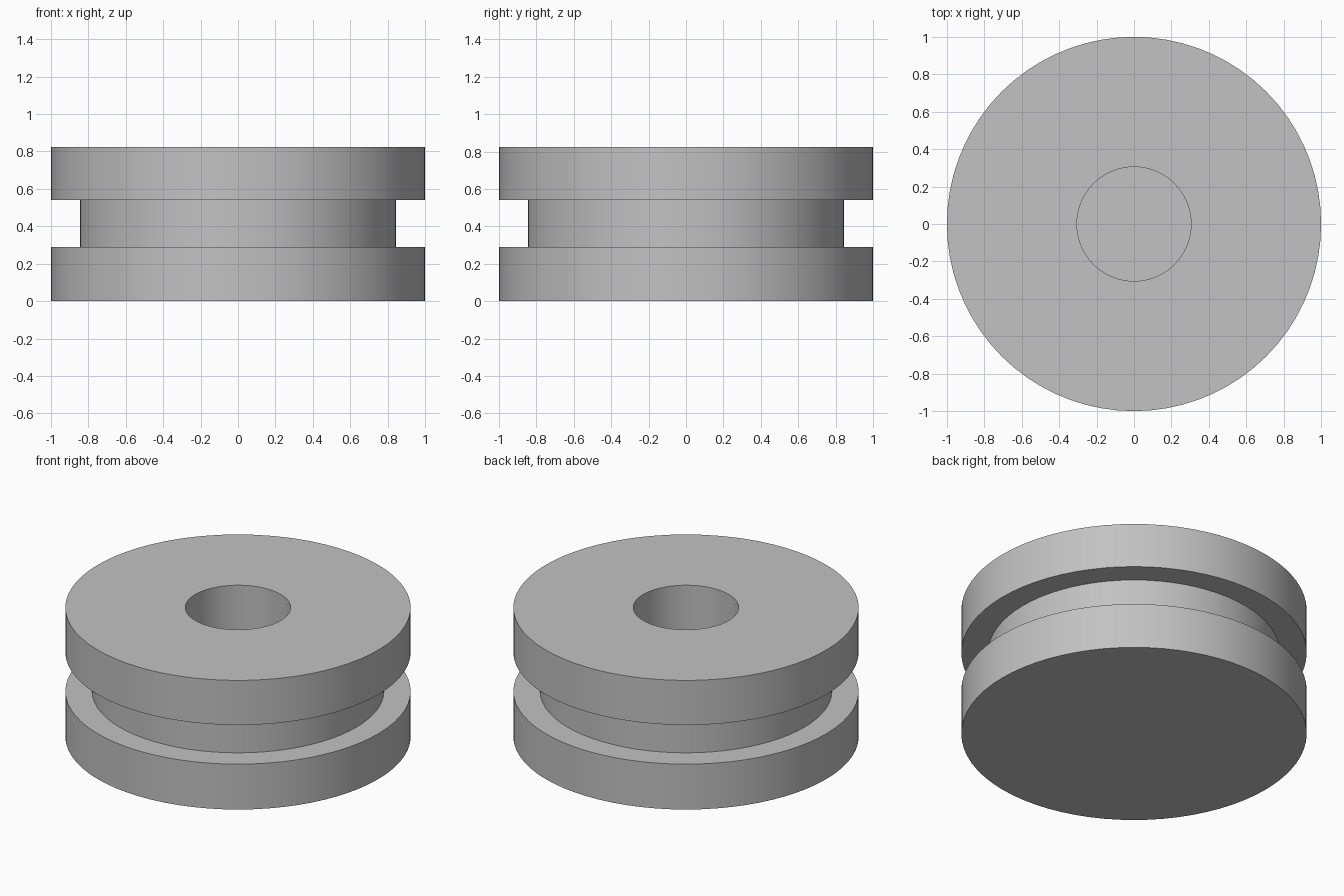
import bpy, bmesh
from math import cos, sin, tau, radians

cube = bpy.data.objects.get("Cube")
if cube:
    bpy.data.objects.remove(cube, do_unlink=True)

SIDES = 72
FLANGE_R, GROOVE_R, BORE_R = 1.0, 0.845, 0.305
GROOVE_LOW, GROOVE_HIGH, TOP = 0.29, 0.54, 0.825
BORE_FLOOR = 0.29

# Plain grey material
grey = bpy.data.materials.new("plain grey")
grey.use_nodes = True
colour = (0.54, 0.54, 0.54, 1)
grey.diffuse_color = colour
grey.node_tree.nodes["Principled BSDF"].inputs["Base Color"].default_value = colour


def lathe(name, profile, material):
    """Turn a (radius, height) profile round z and cap both ends."""
    bm = bmesh.new()
    angles = [tau * i / SIDES for i in range(SIDES)]
    rings = [[bm.verts.new((r * cos(a), r * sin(a), z)) for a in angles]
             for r, z in profile]
    for low, high in zip(rings, rings[1:]):
        for i in range(SIDES):
            j = (i + 1) % SIDES
            bm.faces.new((low[i], low[j], high[j], high[i]))
    bm.faces.new(rings[0][::-1])
    bm.faces.new(rings[-1])
    bmesh.ops.recalc_face_normals(bm, faces=bm.faces)
    mesh = bpy.data.meshes.new(name)
    bm.to_mesh(mesh)
    bm.free()
    mesh.materials.append(material)
    obj = bpy.data.objects.new(name, mesh)
    bpy.context.collection.objects.link(obj)
    bpy.ops.object.select_all(action="DESELECT")
    obj.select_set(True)
    bpy.context.view_layer.objects.active = obj
    bpy.ops.object.shade_smooth_by_angle(angle=radians(30))
    return obj


# Lower flange, groove, upper flange and blind bore in one turned body
lathe("grooved_wheel", [
    (FLANGE_R, 0),
    (FLANGE_R, GROOVE_LOW),
    (GROOVE_R, GROOVE_LOW),
    (GROOVE_R, GROOVE_HIGH),
    (FLANGE_R, GROOVE_HIGH),
    (FLANGE_R, TOP),
    (BORE_R, TOP),
    (BORE_R, BORE_FLOOR),
], grey)
